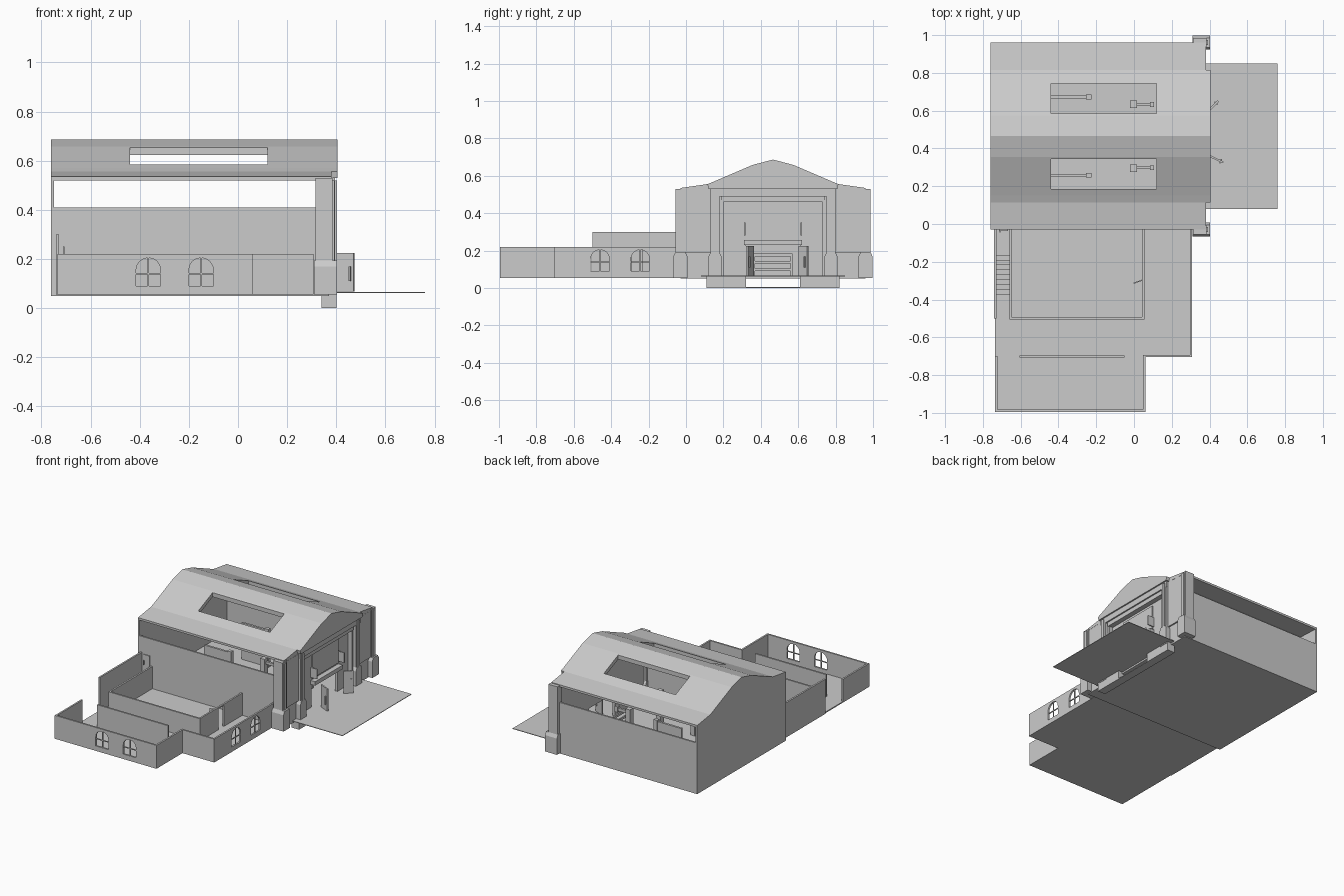
import bpy, bmesh, math
from mathutils import Matrix

if "Cube" in bpy.data.objects:
    bpy.data.objects.remove(bpy.data.objects["Cube"])


def mesh_obj(name, bm):
    bmesh.ops.recalc_face_normals(bm, faces=bm.faces)
    me = bpy.data.meshes.new(name)
    bm.to_mesh(me)
    bm.free()
    ob = bpy.data.objects.new(name, me)
    bpy.context.collection.objects.link(ob)
    return ob


def box(name, x0, x1, y0, y1, z0, z1):
    bm = bmesh.new()
    bmesh.ops.create_cube(bm, size=1)
    for v in bm.verts:
        v.co = (x1 if v.co.x > 0 else x0, y1 if v.co.y > 0 else y0, z1 if v.co.z > 0 else z0)
    return mesh_obj(name, bm)


def prism(name, pts, a, b, axis='x'):
    """Extrude a profile: axis x takes (y,z), axis y takes (x,z), axis z takes (x,y)."""
    place = {'x': lambda p, t: (t, p[0], p[1]), 'y': lambda p, t: (p[0], t, p[1]),
             'z': lambda p, t: (p[0], p[1], t)}[axis]
    bm = bmesh.new()
    lo = [bm.verts.new(place(p, a)) for p in pts]
    hi = [bm.verts.new(place(p, b)) for p in pts]
    bm.faces.new(lo)
    bm.faces.new(hi)
    for i in range(len(pts)):
        j = (i + 1) % len(pts)
        bm.faces.new((lo[i], lo[j], hi[j], hi[i]))
    return mesh_obj(name, bm)


def cut(ob, cutter):
    m = ob.modifiers.new("cut", 'BOOLEAN')
    m.object, m.operation, m.solver = cutter, 'DIFFERENCE', 'EXACT'
    bpy.context.view_layer.objects.active = ob
    bpy.ops.object.modifier_apply(modifier=m.name)
    bpy.data.objects.remove(cutter, do_unlink=True)


def arch(c, w, z0, z1, n=8):
    r = w / 2
    return [(c - r, z0), (c + r, z0)] + [
        (c + r * math.cos(math.pi * i / n), z1 - r + r * math.sin(math.pi * i / n)) for i in range(n + 1)]


def arched_window(wall, c, a, b, axis):
    cut(wall, prism("window_cutter", arch(c, 0.1, 0.09, 0.205), a - 0.02, b + 0.02, axis))
    m = (a + b) / 2
    for lab, p in (("upright", (c - .003, c + .003, .09, .205)), ("crossbar", (c - .05, c + .05, .137, .143))):
        if axis == 'y':
            box("window_" + lab, p[0], p[1], m - .003, m + .003, p[2], p[3])
        else:
            box("window_" + lab, m - .003, m + .003, p[0], p[1], p[2], p[3])


MID = 0.465                      # symmetry line of the hall
T = 0.012                        # wall thickness

# Roof shell with two skylight openings
half = [(0.495, 0.535), (0.35, 0.556), (0.315, 0.57), (0.11, 0.658), (0.0, 0.687)]
top = [(MID - d, z) for d, z in half] + [(MID + d, z) for d, z in half[-2::-1]]
under = [(y, z - (0.015 if z < 0.54 else 0.03)) for y, z in top]
roof = prism("roof", top + under[::-1], -0.76, 0.38)
for s in (-1, 1):
    a, b = sorted((MID + s * 0.12, MID + s * 0.28))
    cut(roof, box("skylight_cutter", -0.44, 0.12, a, b, 0.5, 0.8))

# Gable ends
gable = [p for p in under]
prism("rear_gable", gable, -0.76, -0.748)
prism("front_gable", gable, 0.33, 0.379)
prism("gable_projection", [(0.12, 0.53)] + top[1:-1] + [(0.81, 0.53)], 0.37, 0.405)

# Hall shell: the long walls stop short of the eaves
box("hall_floor", -0.76, 0.36, -0.03, 0.96, 0.05, 0.062)
hall_front = box("hall_side_wall_front", -0.76, 0.34, -0.03, -0.03 + T, 0.06, 0.41)
box("hall_side_wall_back", -0.76, 0.34, 0.96 - T, 0.96, 0.06, 0.41)
box("hall_end_wall", -0.76, -0.748, -0.03, 0.96, 0.06, 0.525)
box("stair_door", -0.715, -0.666, -0.036, -0.028, 0.14, 0.29)
box("stair_door_handle", -0.712, -0.706, -0.045, -0.035, 0.22, 0.25)

# Entrance facade with stepped recess
facade = box("facade", 0.33, 0.37, -0.03, 0.96, 0.05, 0.525)
cut(facade, box("recess_cutter", 0.35, 0.5, 0.2, 0.73, 0.062, 0.46))
cut(facade, box("door_cutter", 0.2, 0.5, 0.32, 0.61, 0.062, 0.23))
box("entrance_lintel", 0.35, 0.385, 0.19, 0.74, 0.46, 0.49)
box("portal_beam", 0.36, 0.395, 0.13, 0.80, 0.49, 0.532)
box("door_head", 0.345, 0.385, 0.31, 0.62, 0.23, 0.258)
box("upper_panel", 0.345, 0.358, 0.32, 0.61, 0.27, 0.44)
for s in (-1, 1):
    def y(d, e):
        return sorted((MID + s * d, MID + s * e))
    # Pillars, each with a chamfered plinth
    for d, w, x1 in ((0.495, 0.026, 0.385), (0.31, 0.023, 0.395)):
        c = MID + s * d
        x0 = 0.315 if d > 0.4 else 0.345
        box("pillar", x0, x1, c - w, c + w, 0.18, 0.53)
        box("pillar_strip", x0 + .02, x1 + .007, c - w * .5, c + w * .5, 0.19, 0.52)
        p = w + 0.011
        prism("pillar_plinth", [(c - p, .055), (c + p, .055), (c + p, .17), (c + w, .193),
                                (c - w, .193), (c - p, .17)], x0 - .005, 0.403)
    box("wing_panel", 0.36, 0.38, *y(0.33, 0.5), 0.19, 0.52)
    box("recess_jamb", 0.35, 0.378, *y(0.265, 0.28), 0.062, 0.47)
    box("wall_lamp", 0.35, 0.40, *y(0.148, 0.156), 0.28, 0.35)
    box("foundation", 0.34, 0.40, *y(0.145, 0.355), 0.005, 0.065)
box("foundation_strip", 0.34, 0.40, 0.11, 0.82, 0.0, 0.005)
box("forecourt", 0.33, 0.76, 0.08, 0.85, 0.062, 0.066)

# Double doors standing open
for hy, ang, length in ((0.36, -25, 0.08), (0.605, 45, 0.065)):
    M = Matrix.Translation((0.40, hy, 0)) @ Matrix.Rotation(math.radians(ang), 4, 'Z')
    for nm, b in (("door_leaf", (0, length, -.005, .005, .068, .225)),
                  ("door_handle", (length - .02, length - .012, -.012, .012, .11, .17))):
        box(nm, *b).matrix_world = M

# Interior partitions and fittings, mirrored across the hall
for s in (-1, 1):
    def y(d, e):
        return sorted((MID + s * d, MID + s * e))
    box("partition", -0.44, -0.25, *y(0.20, 0.215), 0.06, 0.32)
    box("partition_post", -0.255, -0.225, *y(0.195, 0.22), 0.06, 0.33)
    box("fitting_post", -0.02, 0.015, *y(0.15, 0.19), 0.06, 0.33)
    box("fitting_arm", 0.015, 0.09, *y(0.16, 0.175), 0.29, 0.31)
    box("fitting_end", 0.085, 0.105, *y(0.155, 0.18), 0.28, 0.32)
for z in (0.09, 0.13, 0.17):
    box("inner_barrier", 0.18, 0.19, 0.36, 0.57, z, z + 0.015)
for yy in (0.36, 0.56):
    box("barrier_post", 0.18, 0.19, yy, yy + 0.01, 0.06, 0.185)

# Side yard floor (stepped outline)
prism("yard_floor", [(-.735, -.03), (-.735, -.99), (.06, -.99), (.06, -.70), (.308, -.70), (.308, -.03)],
      0.055, 0.063, 'z')

# Yard walls with arched windows
H = 0.22
wall_f = box("yard_front_wall", -0.735, 0.06, -0.995, -0.995 + T, 0.055, H)
for c in (-0.365, -0.15):
    arched_window(wall_f, c, -0.995, -0.995 + T, 'y')
wall_r = box("yard_right_wall", 0.308 - T, 0.308, -0.705, -0.03, 0.055, H)
for c in (-0.46, -0.245):
    arched_window(wall_r, c, 0.308 - T, 0.308, 'x')
box("yard_step_wall", 0.06 - T, 0.06, -0.995, -0.693, 0.055, H)
box("yard_return_wall", 0.048, 0.308, -0.705, -0.705 + T, 0.055, H)
box("yard_left_wall", -0.735, -0.735 + T, -0.995, -0.70, 0.055, H)
box("stair_side_wall", -0.74, -0.728, -0.50, -0.03, 0.055, 0.30)
box("yard_screen_wall", -0.605, -0.05, -0.708, -0.696, 0.06, H)

# Inner room with a doorway
box("room_front_wall", -0.66, 0.055, -0.505, -0.493, 0.06, H)
box("room_left_wall", -0.66, -0.648, -0.505, -0.03, 0.06, H)
room_r = box("room_right_wall", 0.043, 0.055, -0.505, -0.03, 0.06, H)
cut(room_r, box("room_door_cutter", 0.0, 0.1, -0.295, -0.235, 0.063, 0.21))
leaf = box("room_door", -0.055, 0, -.003, .003, .063, .205)
leaf.matrix_world = Matrix.Translation((0.05, -0.295, 0)) @ Matrix.Rotation(math.radians(20), 4, 'Z')

# Staircase rising to the hall door
n = 10
for i in range(n):
    y0 = -0.40 + i * 0.026
    box("stair_step", -0.73, -0.655, y0, y0 + 0.026, 0.06, 0.06 + 0.08 * (i + 1) / n)
box("stair_landing", -0.73, -0.655, -0.14, -0.03, 0.06, 0.14)
